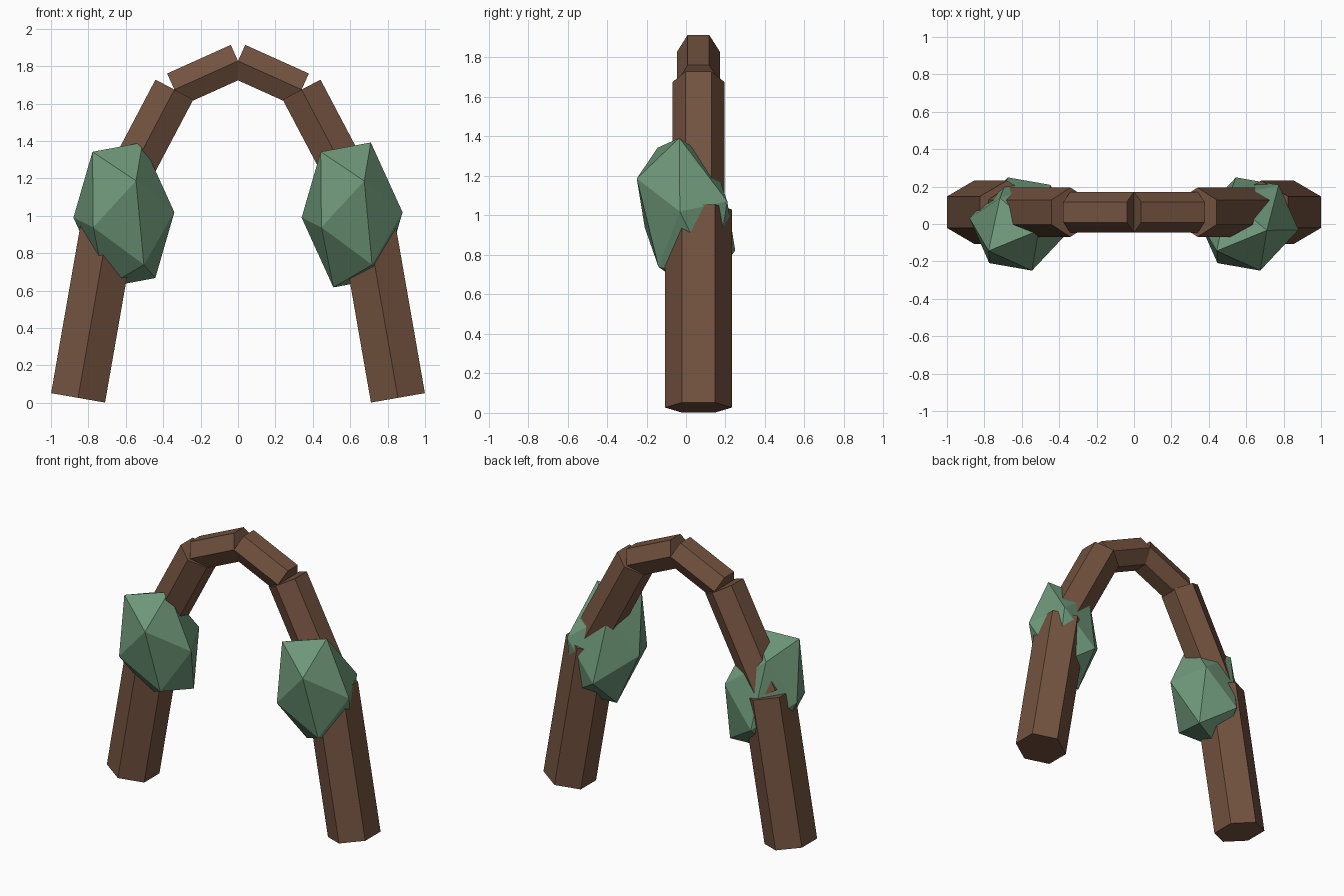
import bpy, bmesh, math
from mathutils import Vector

if "Cube" in bpy.data.objects:
    bpy.data.objects.remove(bpy.data.objects["Cube"])


def material(name, color):
    m = bpy.data.materials.new(name)
    m.diffuse_color = color
    m.use_nodes = True
    m.node_tree.nodes["Principled BSDF"].inputs["Base Color"].default_value = m.diffuse_color
    return m


def add_hull(name, points, mat):
    """Flat-faced convex solid around a set of points."""
    bm = bmesh.new()
    for p in points:
        bm.verts.new(p)
    bmesh.ops.convex_hull(bm, input=bm.verts[:])
    bmesh.ops.dissolve_limit(bm, angle_limit=math.radians(1),
                             verts=bm.verts[:], edges=bm.edges[:])
    bmesh.ops.recalc_face_normals(bm, faces=bm.faces[:])
    me = bpy.data.meshes.new(name)
    bm.to_mesh(me)
    bm.free()
    me.materials.append(mat)
    ob = bpy.data.objects.new(name, me)
    bpy.context.collection.objects.link(ob)
    return ob


def hex_log(name, a, b, radius, mat):
    """Six-sided log from a to b, one edge facing the front."""
    a, b = Vector(a), Vector(b)
    fwd = Vector((0, 1, 0))
    side = (b - a).normalized().cross(fwd)
    ring = [radius * (math.cos(i * math.pi / 3) * fwd + math.sin(i * math.pi / 3) * side)
            for i in range(6)]
    return add_hull(name, [end + r for end in (a, b) for r in ring], mat)


def leaf_clump(name, center, u, w, t, mat):
    """Icosahedron stretched along three axes."""
    g = (1 + math.sqrt(5)) / 2
    u, w, t, c = Vector(u), Vector(w), Vector(t), Vector(center)
    pts = []
    for s in (-1, 1):
        for q in (-g, g):
            pts += [c + s * u + q * t, c + s * t + q * w, c + s * w + q * u]
    return add_hull(name, pts, mat)


wood = material("wood", (0.17, 0.085, 0.05, 1))
leaf = material("leaf", (0.155, 0.31, 0.19, 1))

# Arch joints from the foot to the crown, with the radius of each log
joints = [(0.855, 0.027), (0.68, 1.03), (0.34, 1.675), (0.0, 1.828)]
logs = [("leg", 0.169), ("shoulder_log", 0.132), ("crown_log", 0.109)]
for label, s in (("left", -1), ("right", 1)):
    for i, (part, radius) in enumerate(logs):
        (x0, z0), (x1, z1) = joints[i], joints[i + 1]
        hex_log(f"{label}_{part}", (s * x0, 0.063, z0), (s * x1, 0.063, z1), radius, wood)
    # Leaf clump, same tilt on both sides
    leaf_clump(f"{label}_leaf_clump", (s * 0.61, 0, 1.005),
               (0.134, 0.055, 0.025), (0.053, -0.12, -0.026),
               (-0.021, -0.055, 0.224), leaf)
